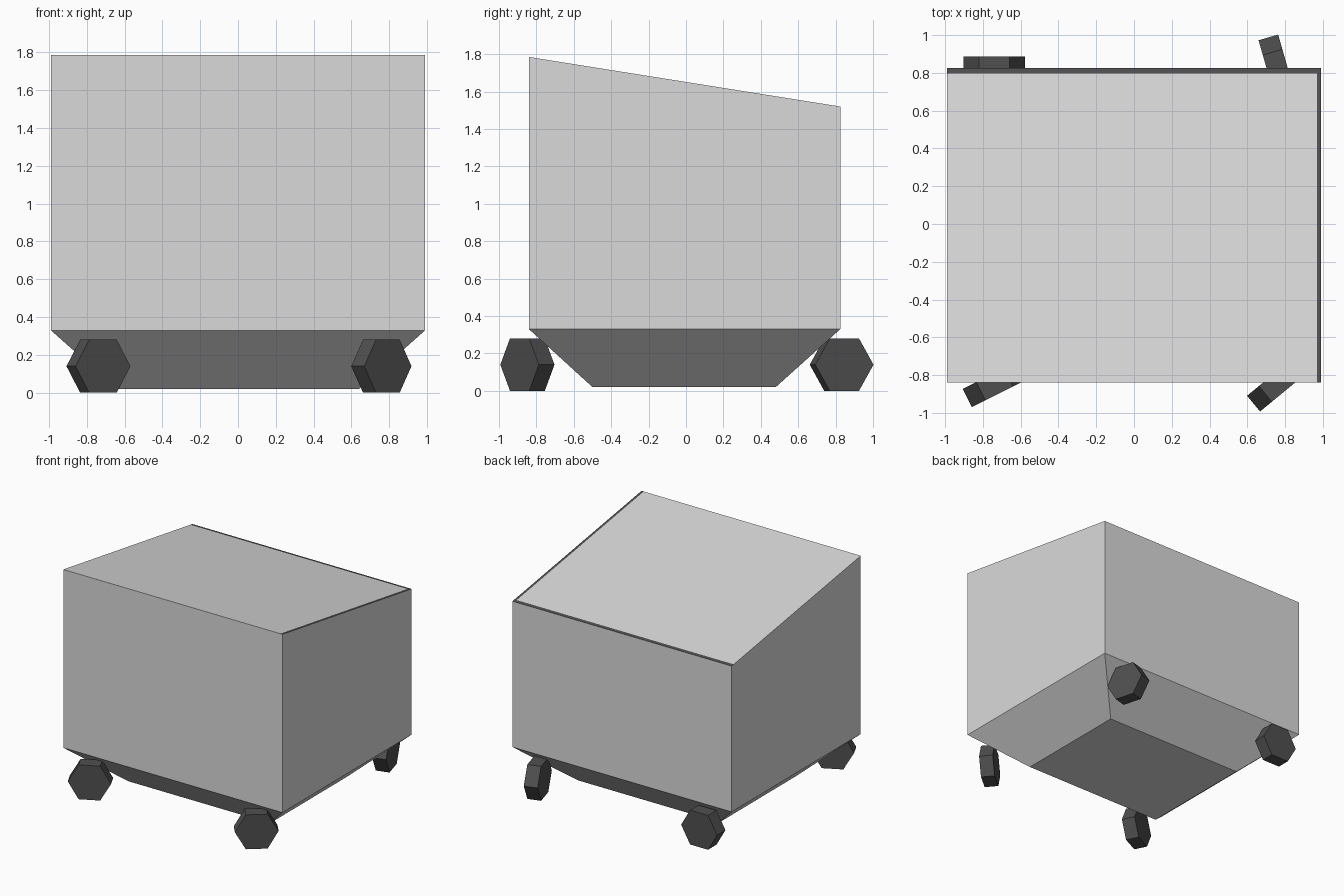
import bpy, bmesh, math
from mathutils import Matrix, Vector

if "Cube" in bpy.data.objects:
    bpy.data.objects.remove(bpy.data.objects["Cube"])


def material(name, v):
    m = bpy.data.materials.new(name)
    m.diffuse_color = (v, v, v, 1)
    m.use_nodes = True
    m.node_tree.nodes["Principled BSDF"].inputs["Base Color"].default_value = m.diffuse_color
    return m


light = material("light grey", 0.70)
dark = material("dark grey", 0.08)


def finish(name, bm, mats):
    bmesh.ops.recalc_face_normals(bm, faces=bm.faces[:])
    mesh = bpy.data.meshes.new(name)
    bm.to_mesh(mesh)
    bm.free()
    for m in mats:
        mesh.materials.append(m)
    ob = bpy.data.objects.new(name, mesh)
    bpy.context.collection.objects.link(ob)
    return ob


# Bin body: tapered underside, straight walls and a sloping lid
X, Y0, Y1 = 0.99, -0.84, 0.825
rings = [(0.64, -0.50, 0.48, 0.02, 0.02),
         (X, Y0, Y1, 0.33, 0.33),
         (X, Y0, Y1, 1.785, 1.52)]
bm = bmesh.new()
loops = []
for x, y0, y1, z0, z1 in rings:
    loops.append([bm.verts.new(p) for p in
                  ((-x, y0, z0), (x, y0, z0), (x, y1, z1), (-x, y1, z1))])
for a, b in zip(loops, loops[1:]):
    for i in range(4):
        j = (i + 1) % 4
        bm.faces.new((a[i], a[j], b[j], b[i]))
bm.faces.new(loops[0][::-1])
lid = bm.faces.new(loops[-1])

# Dark seam along the back and right edges of the lid
for co, no in (((0.97, 0, 0), (1, 0, 0)), ((0, 0.798, 0), (0, 1, 0))):
    top = [f for f in bm.faces if f.calc_center_median().z > 1.4]
    geom = top + list({e for f in top for e in f.edges}) + list({v for f in top for v in f.verts})
    bmesh.ops.bisect_plane(bm, geom=geom, plane_co=co, plane_no=no)
bm.normal_update()
for f in bm.faces:
    c = f.calc_center_median()
    if f.normal.z > 0.8 and (c.x > 0.97 or c.y > 0.798):
        f.material_index = 1
finish("bin_body", bm, [light, dark])

# Six-sided caster wheels, each swivelled differently
R, THICK = 0.162, 0.108
for name, x, y, swivel in (("front_left_wheel", -0.738, -0.849, 26.5),
                           ("front_right_wheel", 0.758, -0.848, 39.5),
                           ("back_right_wheel", 0.756, 0.832, 106),
                           ("back_left_wheel", -0.74, 0.834, 0)):
    bm = bmesh.new()
    bmesh.ops.create_cone(bm, cap_ends=True, segments=6, radius1=R, radius2=R, depth=THICK)
    # put a corner on the local x axis so the flats lie top and bottom
    v = bm.verts[:][0].co
    bm.transform(Matrix.Rotation(-math.atan2(v.y, v.x), 4, 'Z'))
    bm.transform(Matrix.Translation((x, y, 0.14))
                 @ Matrix.Rotation(math.radians(swivel), 4, 'Z')
                 @ Matrix.Rotation(math.radians(90), 4, 'X'))
    finish(name, bm, [dark])
